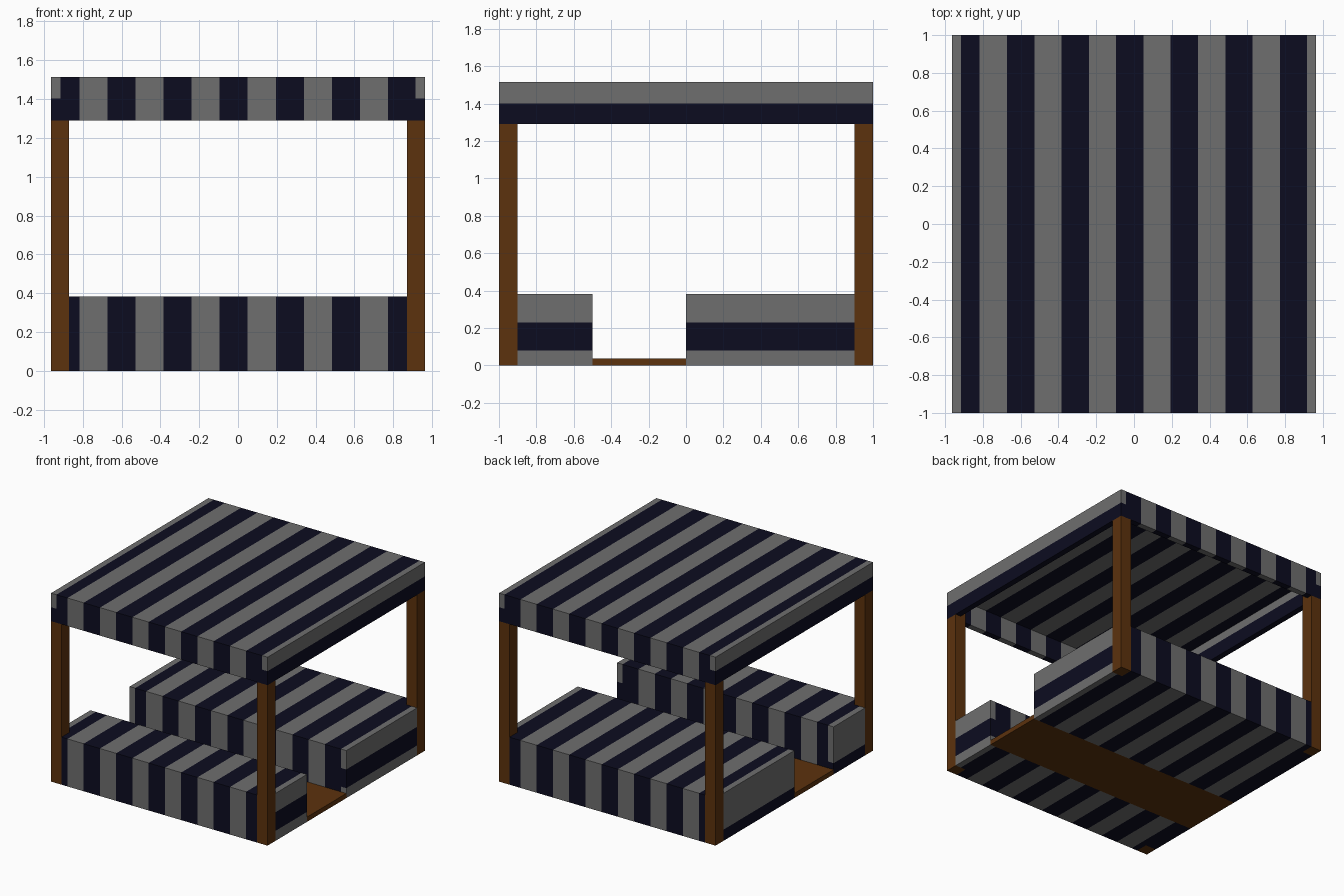
import bpy, bmesh
from mathutils import Vector

if "Cube" in bpy.data.objects:
    bpy.data.objects.remove(bpy.data.objects["Cube"])


def mat(name, col):
    m = bpy.data.materials.new(name)
    m.diffuse_color = (*col, 1)
    m.use_nodes = True
    m.node_tree.nodes["Principled BSDF"].inputs["Base Color"].default_value = m.diffuse_color
    return m


GREY = mat("grey fabric", (0.156, 0.156, 0.156))
NAVY = mat("dark navy fabric", (0.0037, 0.0037, 0.0144))
WOOD = mat("brown wood", (0.107, 0.032, 0.004))

W, T = 0.963, 0.048          # half width, fabric panel thickness
IN = W - T
TOP, LOW = 1.515, 1.29       # canopy top and valance hem
STRIPES = [0.05 + 0.1445 * k for k in range(-6, 7)]


def prism(name, profile, x0, x1, mats, axis=0, cuts=(), rule=None):
    """Extrude a (y, z) profile along x, cut it across an axis, colour by rule."""
    bm = bmesh.new()
    f = bm.faces.new([bm.verts.new((x0, y, z)) for y, z in profile])
    ext = bmesh.ops.extrude_face_region(bm, geom=[f])["geom"]
    bmesh.ops.translate(bm, vec=(x1 - x0, 0, 0),
                        verts=[g for g in ext if isinstance(g, bmesh.types.BMVert)])
    no = Vector((0, 0, 0))
    no[axis] = 1
    for c in cuts:
        bmesh.ops.bisect_plane(bm, geom=bm.verts[:] + bm.edges[:] + bm.faces[:],
                               plane_co=no * c, plane_no=no, dist=1e-5)
    bmesh.ops.recalc_face_normals(bm, faces=bm.faces)
    if rule:
        for f in bm.faces:
            f.material_index = rule(f.calc_center_bounds()[axis])
    me = bpy.data.meshes.new(name)
    bm.to_mesh(me)
    bm.free()
    for m in mats:
        me.materials.append(m)
    ob = bpy.data.objects.new(name, me)
    bpy.context.collection.objects.link(ob)
    return ob


def rect(y0, y1, z0, z1):
    return [(y0, z0), (y1, z0), (y1, z1), (y0, z1)]


def striped(name, profile, half):
    """Fabric with stripes across x."""
    def rule(x):
        return sum(x > s for s in STRIPES[:-1]) % 2
    prism(name, profile, -half, half, [NAVY, GREY], 0, STRIPES, rule)


def banded(name, y0, y1, z0, z1, side, cuts):
    """End panel with horizontal bands, grey at the top."""
    def rule(z):
        return sum(z < c for c in cuts) % 2
    a, b = sorted((side * IN, side * W))
    prism(name, rect(y0, y1, z0, z1), a, b, [GREY, NAVY], 2, cuts, rule)


# canopy: roof with front and back valances, then side valances
roof = [(-1, LOW), (-1 + T, LOW), (-1 + T, TOP - T), (1 - T, TOP - T),
        (1 - T, LOW), (1, LOW), (1, TOP), (-1, TOP)]
striped("canopy", roof, IN)
for s, side in ((-1, "left"), (1, "right")):
    banded(f"{side}_valance", -1, 1, LOW, TOP, s, [1.402])

# corner posts: full width below the hem, tucked inside the valance above
for sx in (-1, 1):
    for sy in (-1, 1):
        y = sorted((sy * 0.9, sy * 1.0))
        yi = sorted((sy * 0.9, sy * (1 - T)))
        x = sorted((sx * 0.87, sx * W))
        xi = sorted((sx * 0.87, sx * IN))
        prism("post", rect(*y, 0, LOW), *x, [WOOD])
        prism("post_top", rect(*yi, LOW, TOP - T), *xi, [WOOD])

# cushions: main body, part between the posts, banded end panels
H = 0.382
for name, y0, y1, a0, a1 in (("front_seat", -0.9, -0.5, -1, -0.9),
                             ("back_bed", 0, 0.9, 0.9, 1)):
    striped(name, rect(y0, y1, 0, H), IN)
    striped(name + "_edge", rect(a0, a1, 0, H), 0.87)
    banded(name + "_right_end", y0, y1, 0, H, 1, [0.08, 0.23])
    banded(name + "_left_end", y0, y1, 0, H, -1, [0.09])

# floor board between the cushions
prism("floor", rect(-0.5, 0, 0, 0.038), -W, W, [WOOD])
